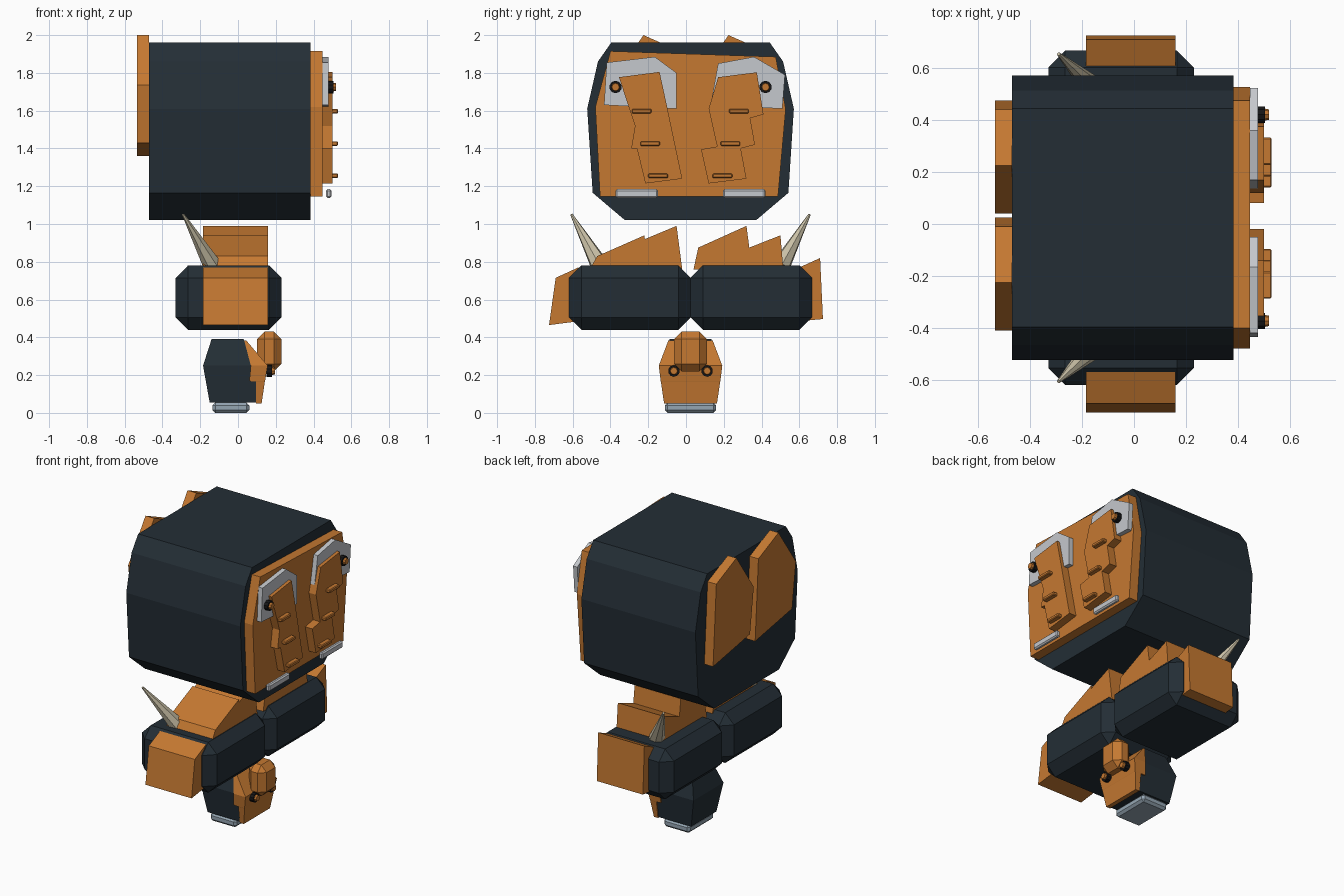
import bpy, bmesh, math
from mathutils import Vector

if "Cube" in bpy.data.objects:
    bpy.data.objects.remove(bpy.data.objects["Cube"])


def material(name, r, g, b):
    m = bpy.data.materials.new(name)
    m.diffuse_color = (r, g, b, 1)
    m.use_nodes = True
    m.node_tree.nodes["Principled BSDF"].inputs["Base Color"].default_value = m.diffuse_color
    return m


NAVY = material("dark navy", 0.017, 0.027, 0.036)
ORANGE = material("orange", 0.56, 0.19, 0.031)
WHITE = material("light grey", 0.56, 0.58, 0.61)
STEEL = material("blue grey", 0.30, 0.38, 0.45)
BONE = material("bone", 0.60, 0.54, 0.39)
BLACK = material("black", 0.008, 0.008, 0.009)
MID = 0.024  # y of the model's mirror plane


def finish(name, bm, mat):
    bmesh.ops.recalc_face_normals(bm, faces=bm.faces)
    me = bpy.data.meshes.new(name)
    bm.to_mesh(me)
    bm.free()
    me.materials.append(mat)
    ob = bpy.data.objects.new(name, me)
    bpy.context.collection.objects.link(ob)
    return ob


def prism(name, pts, x0, x1, mat):
    """Extrude a (y, z) outline along x."""
    bm = bmesh.new()
    a = [bm.verts.new((x0, y, z)) for y, z in pts]
    b = [bm.verts.new((x1, y, z)) for y, z in pts]
    bm.faces.new(a)
    bm.faces.new(b)
    n = len(pts)
    for i in range(n):
        j = (i + 1) % n
        bm.faces.new((a[i], a[j], b[j], b[i]))
    return finish(name, bm, mat)


def box(name, x, y, z, mat, bevel=0.0):
    """Box from (min, max) ranges with chamfered edges."""
    bm = bmesh.new()
    bmesh.ops.create_cube(bm, size=1)
    for v in bm.verts:
        v.co = [(r[0] + r[1]) / 2 + c * (r[1] - r[0]) for r, c in zip((x, y, z), v.co)]
    if bevel:
        bmesh.ops.bevel(bm, geom=bm.edges[:], offset=bevel, segments=1,
                        profile=0.5, affect='EDGES')
    return finish(name, bm, mat)


def loft(name, rows, mat):
    """Stack rectangles given as (z, x0, x1, y half width)."""
    bm = bmesh.new()
    rings = [[bm.verts.new((x, MID + s * h, z)) for x, s in
              ((x0, -1), (x1, -1), (x1, 1), (x0, 1))] for z, x0, x1, h in rows]
    for a, b in zip(rings, rings[1:]):
        for i in range(4):
            j = (i + 1) % 4
            bm.faces.new((a[i], a[j], b[j], b[i]))
    bm.faces.new(rings[0])
    bm.faces.new(rings[-1])
    return finish(name, bm, mat)


def cone(name, base, tip, r0, r1, sides, mat):
    """Tapered cylinder between two points."""
    base, tip = Vector(base), Vector(tip)
    d = tip - base
    bm = bmesh.new()
    bmesh.ops.create_cone(bm, cap_ends=True, segments=sides, radius1=r0,
                          radius2=r1, depth=d.length)
    q = d.to_track_quat('Z', 'Y')
    for v in bm.verts:
        v.co = q @ v.co + (base + tip) / 2
    return finish(name, bm, mat)


def bolt(name, x, y, z, r):
    cone(name + "_ring", (x, y, z), (x + 0.03, y, z), r, r, 10, BLACK)
    cone(name + "_head", (x + 0.02, y, z), (x + 0.045, y, z), r * 0.75, r * 0.6, 8, ORANGE)


# large upper block
half = [(0.42, 1.96), (0.49, 1.86), (0.547, 1.61), (0.518, 1.165), (0.347, 1.02)]
prism("upper_block", [(MID + y, z) for y, z in half] +
      [(MID - y, z) for y, z in reversed(half)], -0.47, 0.383, NAVY)

# face plate
prism("face_plate", [(-0.40, 1.915), (0.475, 1.885), (0.528, 1.61), (0.487, 1.145),
                     (-0.455, 1.145), (-0.48, 1.62)], 0.383, 0.447, ORANGE)

# pale plates at the top of the face
prism("pale_plate_left", [(-0.42, 1.855), (-0.165, 1.885), (-0.05, 1.80),
                          (-0.05, 1.61), (-0.434, 1.63)], 0.447, 0.478, WHITE)
prism("pale_plate_right", [(0.17, 1.85), (0.36, 1.885), (0.524, 1.79),
                           (0.51, 1.61), (0.13, 1.63)], 0.447, 0.478, WHITE)

# stepped strips on the face
prism("stepped_strip_left", [(-0.355, 1.777), (-0.14, 1.805), (-0.10, 1.62), (-0.02, 1.24),
                             (-0.215, 1.215), (-0.26, 1.40), (-0.29, 1.40), (-0.27, 1.52)],
      0.447, 0.50, ORANGE)
prism("stepped_strip_right", [(0.17, 1.777), (0.375, 1.803), (0.41, 1.58), (0.34, 1.56),
                              (0.365, 1.42), (0.29, 1.40), (0.32, 1.24), (0.12, 1.215),
                              (0.08, 1.395), (0.165, 1.41), (0.12, 1.61)],
      0.447, 0.50, ORANGE)

# small rungs on the strips, pale bars below and bolts above
for side, ys in (("left", (-0.235, -0.19, -0.148)), ("right", (0.28, 0.235, 0.193))):
    for i, y in enumerate(ys):
        z = 1.597 - 0.171 * i
        box(f"rung_{side}_{i + 1}", (0.49, 0.53), (y - 0.052, y + 0.052),
            (z - 0.012, z + 0.012), ORANGE, 0.005)
for side, s in (("left", -1), ("right", 1)):
    y = MID + s * 0.284
    box("pale_bar_" + side, (0.466, 0.495), (y - 0.112, y + 0.112), (1.138, 1.184), WHITE, 0.008)
    bolt("face_bolt_" + side, 0.475, MID + s * 0.397, 1.725, 0.033)

# rear fins
fin = [(0.225, 2.0), (0.04, 1.735), (0.08, 1.43), (0.475, 1.36), (0.44, 1.905)]
for side, dy in (("right", 0), ("left", -0.45)):
    prism("rear_fin_" + side, [(y + dy, z) for y, z in fin], -0.535, -0.47, ORANGE)

# shoulder blocks and spikes
for side, s in (("left", -1), ("right", 1)):
    ya, yb = sorted((MID, MID + s * 0.643))
    box("shoulder_block_" + side, (-0.33, 0.23), (ya, yb), (0.44, 0.78), NAVY, 0.065)
    cone("spike_" + side, (-0.13, MID + s * 0.475, 0.77), (-0.29, MID + s * 0.63, 1.05),
         0.052, 0.007, 7, BONE)

# shoulder armour: end caps and ridged tops
for name, pts in (
    ("end_cap_left", [(-0.57, 0.77), (-0.69, 0.715), (-0.725, 0.465), (-0.57, 0.485)]),
    ("end_cap_right", [(0.60, 0.77), (0.71, 0.82), (0.725, 0.497), (0.60, 0.485)]),
    ("ridge_left", [(-0.51, 0.76), (-0.47, 0.83), (-0.22, 0.94), (-0.218, 0.92),
                    (-0.05, 0.99), (-0.02, 0.76)]),
    ("ridge_right", [(0.04, 0.76), (0.065, 0.875), (0.32, 0.99), (0.335, 0.875),
                     (0.50, 0.94), (0.515, 0.76)]),
):
    prism(name, pts, -0.185, 0.16, ORANGE)

# lower block with its front shell
loft("lower_block", [(0.055, -0.15, 0.10, 0.135), (0.25, -0.185, 0.10, 0.16),
                     (0.39, -0.14, 0.03, 0.11)], NAVY)
loft("lower_front_shell", [(0.05, 0.095, 0.125, 0.14), (0.165, 0.095, 0.142, 0.157),
                           (0.168, 0.06, 0.143, 0.158), (0.25, 0.068, 0.157, 0.168),
                           (0.382, 0.033, 0.045, 0.118)], ORANGE)
box("snout", (0.10, 0.23), (MID - 0.087, MID + 0.087), (0.22, 0.43), ORANGE, 0.04)
for side, s in (("left", -1), ("right", 1)):
    bolt("lower_bolt_" + side, 0.15, MID + s * 0.088, 0.222, 0.031)

# base plate
box("base_plate", (-0.135, 0.06), (MID - 0.136, MID + 0.136), (0.0, 0.055), STEEL, 0.015)
